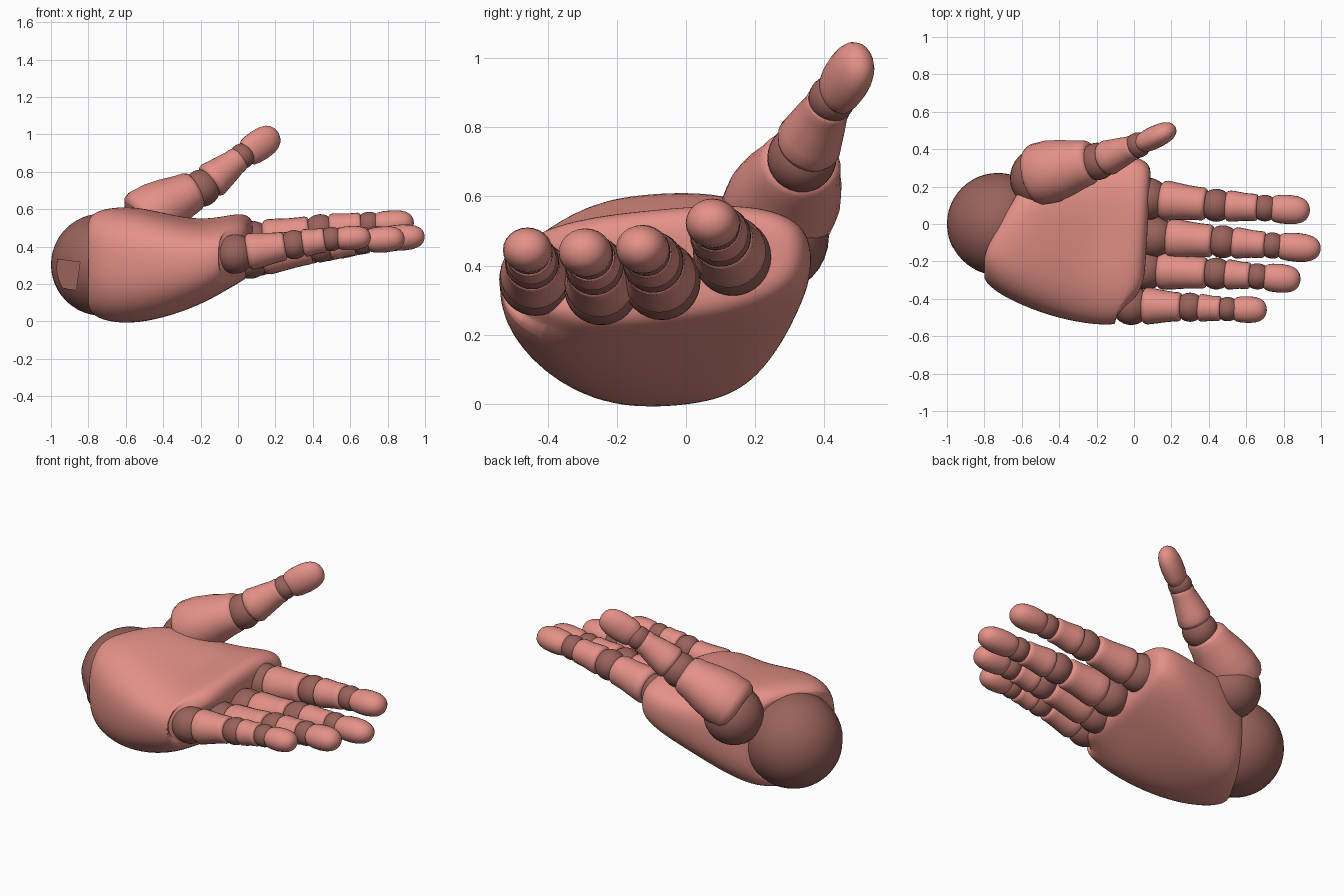
import bpy, bmesh, math
from mathutils import Vector

if "Cube" in bpy.data.objects:
    bpy.data.objects.remove(bpy.data.objects["Cube"])


def material(name, rgb):
    m = bpy.data.materials.new(name)
    m.diffuse_color = (*rgb, 1)
    m.use_nodes = True
    m.node_tree.nodes["Principled BSDF"].inputs["Base Color"].default_value = m.diffuse_color
    return m


SKIN = material("pink skin", (0.78, 0.285, 0.245))
JOINT = material("dark joint", (0.32, 0.122, 0.105))


def make(name, rings, mat, subdiv=0):
    """Skin a list of closed rings, capping both ends."""
    bm = bmesh.new()
    rows = [[bm.verts.new(p) for p in r] for r in rings]
    n = len(rows[0])
    for a, b in zip(rows, rows[1:]):
        for i in range(n):
            j = (i + 1) % n
            bm.faces.new((a[i], a[j], b[j], b[i]))
    bm.faces.new(rows[0])
    bm.faces.new(rows[-1])
    bmesh.ops.recalc_face_normals(bm, faces=bm.faces)
    me = bpy.data.meshes.new(name)
    bm.to_mesh(me)
    bm.free()
    ob = bpy.data.objects.new(name, me)
    bpy.context.collection.objects.link(ob)
    me.materials.append(mat)
    if subdiv:
        mod = ob.modifiers.new("smooth", 'SUBSURF')
        mod.levels = mod.render_levels = subdiv
    smooth(ob)
    return ob


def smooth(ob):
    bpy.ops.object.select_all(action='DESELECT')
    ob.select_set(True)
    bpy.context.view_layer.objects.active = ob
    bpy.ops.object.shade_smooth_by_angle(angle=math.radians(50))


def limb(name, a, b, profile, side=1.0, mat=SKIN, n=24):
    """Turned segment from a to b; profile holds (fraction, radius)."""
    a, b = Vector(a), Vector(b)
    d = (b - a).normalized()
    u = d.cross(Vector((0, 0, 1))).normalized()
    v = u.cross(d)
    rings = []
    for t, r in profile:
        c = a.lerp(b, t)
        rings.append([c + u * (r * side * math.cos(k)) + v * (r * math.sin(k))
                      for k in (2 * math.pi * i / n for i in range(n))])
    return make(name, rings, mat)


def ball(name, c, r, segs=32):
    bpy.ops.mesh.primitive_uv_sphere_add(radius=r, location=c, segments=segs, ring_count=segs // 2)
    ob = bpy.context.object
    ob.name = name
    ob.data.materials.append(JOINT)
    smooth(ob)
    return ob


def bone(r0, r1):
    """Waisted segment with rounded rims."""
    w = (r0 + r1) / 2
    return [(0, r0 * .82), (.04, r0 * .94), (.12, r0), (.3, (r0 + w) / 2), (.6, w * .95),
            (.82, r1 * 1.01), (.93, r1), (.98, r1 * .93), (1, r1 * .82)]


def tip(r):
    """Blunt rounded fingertip."""
    return [(0, r * .8), (.06, r * .92), (.2, r), (.45, r * 1.03), (.65, r * .98), (.8, r * .86),
            (.9, r * .68), (.96, r * .46), (.99, r * .23), (1, r * .04)]


# Palm: (x, y low, y high, mid z at y low, mid z at y high, rise, drop, skew of x by y)
stations = [
    (-.79, -.25, .20, .32, .33, .20, .24, .57),
    (-.812, -.29, .24, .32, .33, .25, .29, .57),
    (-.75, -.36, .27, .32, .34, .28, .33, .50),
    (-.60, -.44, .29, .32, .36, .275, .357, .28),
    (-.40, -.51, .325, .32, .38, .225, .335, .05),
    (-.20, -.545, .355, .33, .41, .17, .28, 0),
    (-.06, -.54, .37, .345, .42, .18, .215, .03),
    (.02, -.52, .355, .35, .435, .178, .178, .05),
    (.065, -.49, .32, .35, .435, .15, .15, .06),
    (.08, -.43, .26, .355, .43, .09, .095, .06),
]
rings = []
for x, y0, y1, z0, z1, up, down, skew in stations:
    ring = []
    for i in range(24):
        c, s = math.cos(2 * math.pi * i / 24), math.sin(2 * math.pi * i / 24)
        p = .75 if s > 0 else (.74 if c > 0 else .86)
        cc = math.copysign(abs(c) ** p, c)
        y = (y0 + y1) / 2 + (y1 - y0) / 2 * cc
        z = z0 + (z1 - z0) * (cc + 1) / 2
        z += up * abs(s) ** p if s > 0 else -down * abs(s) ** p
        if s > 0:  # hollow of the palm
            z -= .02 * math.exp(-((x + .17) / .12) ** 2 - ((y + .08) / .2) ** 2)
        # the wrist edge slants back on the thumb side, the knuckle edge on the little finger side
        shift = skew * max(0, y + .15) if x < -.3 else skew * y
        if x > 0:
            shift -= .7 * max(0, -y - .34)
        ring.append((x + shift, y, z))
    rings.append(ring)
make("palm", rings, SKIN, 2)

# Wrist ball with a shallow square socket on its front
wrist = ball("wrist_ball", (-.727, 0, .303), .273, 48)
bpy.ops.mesh.primitive_cube_add(size=1, location=(-.915, -.2, .25))
cutter = bpy.context.object
cutter.name = "socket_cutter"
cutter.scale = (.12, .16, .15)
cutter.rotation_euler = (0, math.radians(8), 0)
cutter.data.materials.append(JOINT)
cutter.hide_render = True
cutter.hide_set(True)
cutter.display_type = 'WIRE'
cut = wrist.modifiers.new("socket", 'BOOLEAN')
cut.object = cutter
cut.solver = 'EXACT'

# Fingers: knuckle, middle joint, end joint, tip end, and their radii
fingers = {
    "index": [(.075, .135, .425), (.44, .1, .485), (.70, .085, .515), (.94, .07, .53), (.112, .088, .071)],
    "middle": [(.11, -.07, .355), (.475, -.095, .41), (.74, -.115, .44), (.998, -.135, .455), (.112, .088, .07)],
    "ring": [(.065, -.245, .335), (.44, -.265, .40), (.66, -.28, .43), (.89, -.3, .445), (.107, .085, .07)],
    "little": [(-.015, -.435, .36), (.30, -.445, .41), (.50, -.455, .44), (.71, -.46, .45), (.105, .078, .065)],
}
for name, (k, m, e, t, (rk, rm, re)) in fingers.items():
    K, M, E, T = map(Vector, (k, m, e, t))
    for label, c, r in (("knuckle", K, rk), ("middle_joint", M, rm), ("end_joint", E, re)):
        ball(f"{name}_{label}", c, r)
    d1, d2, d3 = (M - K).normalized(), (E - M).normalized(), (T - E).normalized()
    limb(f"{name}_lower", K + d1 * rk * .62, M - d1 * rm * .62, bone(rk * .95, rm * 1.0))
    limb(f"{name}_middle", M + d2 * rm * .6, E - d2 * re * .55, bone(rm * .95, re * 1.02))
    limb(f"{name}_tip", E + d3 * re * .55, T, tip(re * .97), 1.1)

# Thumb
ball("thumb_base_ball", (-.495, .245, .485), .168)
limb("thumb_lower", (-.55, .255, .535), (-.225, .335, .705),
     [(0, .11), (.04, .138), (.12, .152), (.35, .152), (.6, .137), (.8, .118),
      (.93, .11), (.98, .1), (1, .085)], 1.1)
ball("thumb_middle_joint", (-.195, .335, .712), .1)
limb("thumb_middle", (-.155, .348, .742), (.01, .415, .873), bone(.1, .07), .95)
ball("thumb_end_joint", (.022, .422, .883), .068)
limb("thumb_tip", (.045, .432, .897), (.212, .512, 1.008), tip(.082), .72)
